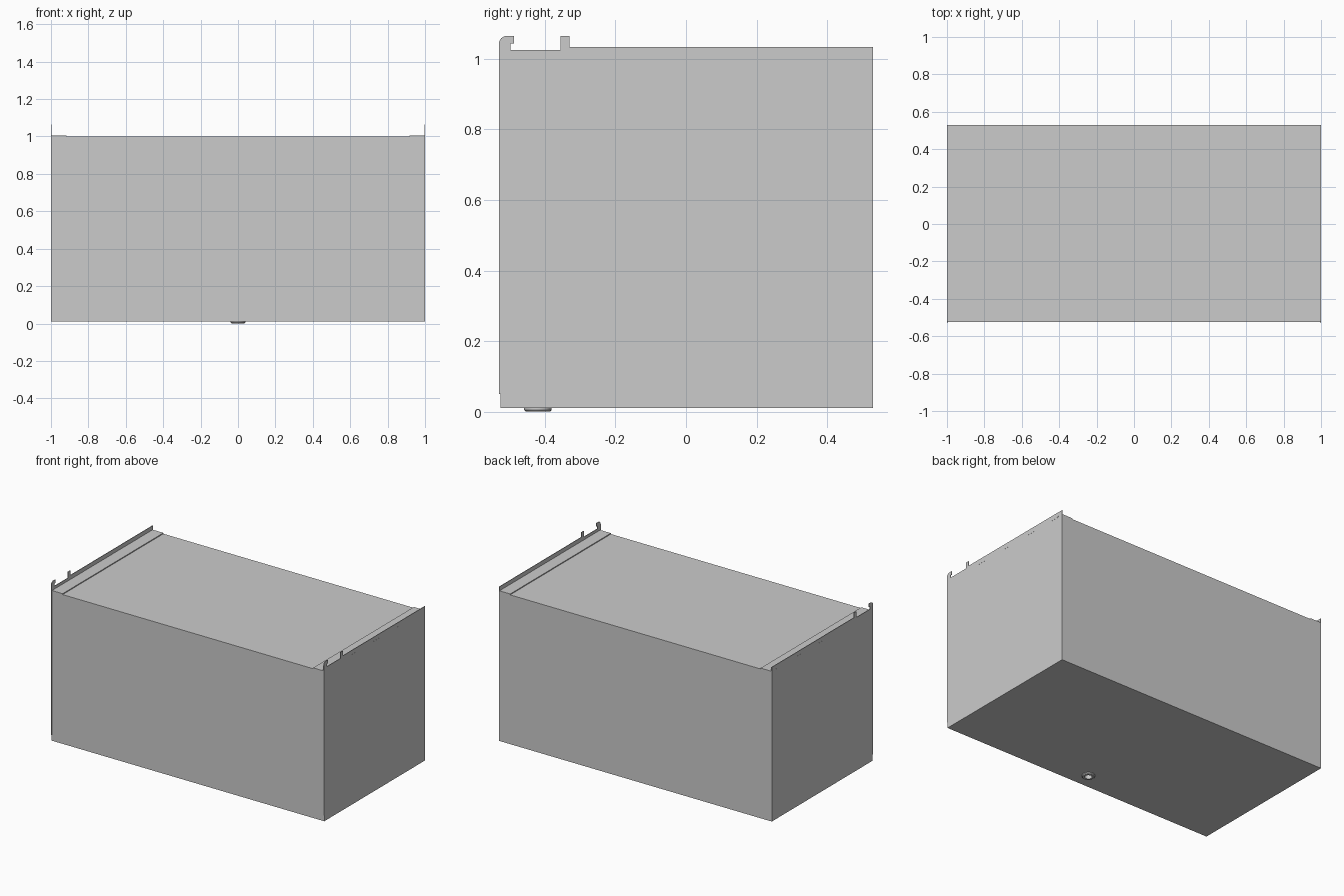
import bpy, bmesh, math

if "Cube" in bpy.data.objects:
    bpy.data.objects.remove(bpy.data.objects["Cube"])

W, FRONT, BACK = 1.0, -0.525, 0.53
BASE, TOP, T = 0.011, 1.0, 0.004


def finish(name, bm):
    bmesh.ops.recalc_face_normals(bm, faces=bm.faces)
    me = bpy.data.meshes.new(name)
    bm.to_mesh(me)
    bm.free()
    ob = bpy.data.objects.new(name, me)
    bpy.context.collection.objects.link(ob)
    return ob


def box(name, x0, x1, y0, y1, z0, z1):
    bm = bmesh.new()
    bmesh.ops.create_cube(bm, size=1)
    for v in bm.verts:
        v.co = ((x0 + x1) / 2 + v.co.x * (x1 - x0),
                (y0 + y1) / 2 + v.co.y * (y1 - y0),
                (z0 + z1) / 2 + v.co.z * (z1 - z0))
    return finish(name, bm)


def plate(name, profile, x0, x1):
    """Extrude a (y, z) outline along x."""
    bm = bmesh.new()
    face = bm.faces.new([bm.verts.new((x0, y, z)) for y, z in profile])
    ext = bmesh.ops.extrude_face_region(bm, geom=[face])
    for v in ext["geom"]:
        if isinstance(v, bmesh.types.BMVert):
            v.co.x = x1
    return finish(name, bm)


def lathe(name, profile, x, y, steps=32):
    """Spin a closed (radius, z) outline around a vertical axis."""
    bm = bmesh.new()
    rings = [[bm.verts.new((x + r * math.cos(a), y + r * math.sin(a), z))
              for r, z in profile]
             for a in (2 * math.pi * i / steps for i in range(steps))]
    n = len(profile)
    for i in range(steps):
        a, b = rings[i], rings[(i + 1) % steps]
        for j in range(n):
            k = (j + 1) % n
            bm.faces.new((a[j], b[j], b[k], a[k]))
    return finish(name, bm)


# Cabinet body with a bore for the drain in its underside
body = box("cabinet_body", -W + T, W - T, FRONT, BACK, BASE, TOP)
bm = bmesh.new()
bmesh.ops.create_cone(bm, cap_ends=True, segments=32, radius1=0.03, radius2=0.03, depth=0.12)
bmesh.ops.translate(bm, verts=bm.verts, vec=(0, -0.42, 0))
cutter = finish("drain_cutter", bm)
cutter.hide_render = True
cutter.hide_set(True)
cut = body.modifiers.new("drain_bore", 'BOOLEAN')
cut.operation = 'DIFFERENCE'
cut.object = cutter

# Drain flange under the body
drain = lathe("drain_flange",
              [(0.022, 0.055), (0.022, 0.0), (0.034, 0.0), (0.039, 0.005),
               (0.039, 0.013), (0.029, 0.013), (0.029, 0.055)], 0, -0.42)
bpy.context.view_layer.objects.active = drain
drain.select_set(True)
bpy.ops.object.shade_smooth_by_angle(angle=math.radians(30))

# Side panel outline: stepped foot, rounded front hook, stop tab, long flange
R = 0.022
hook = [(-0.53 + R - R * math.cos(a), 1.065 - R + R * math.sin(a))
        for a in (math.radians(15 * i) for i in range(7))]
side = ([(BACK, BASE), (FRONT, BASE), (FRONT, 0.05), (-0.53, 0.05)] + hook +
        [(-0.487, 1.065), (-0.487, 1.043), (-0.498, 1.043), (-0.498, 1.025),
         (-0.355, 1.025), (-0.355, 1.065), (-0.33, 1.065), (-0.33, 1.033),
         (BACK, 1.033)])

for s, label in ((-1, "left"), (1, "right")):
    plate(f"{label}_side_panel", side, s * (W - T), s * W)
    # Raised strip along the top edge
    xs = sorted((s * 0.918, s * (W - T)))
    box(f"{label}_top_strip", *xs, FRONT, BACK, TOP - 0.004, TOP + 0.006)
    # Strip tabs showing through the side panel
    for i in range(4):
        y = -0.21 + 0.225 * i
        xs = sorted((s * (W - T), s * (W + 0.0005)))
        box(f"{label}_strip_tab_{i + 1}", *xs, y - 0.03, y + 0.03, TOP, TOP + 0.006)
